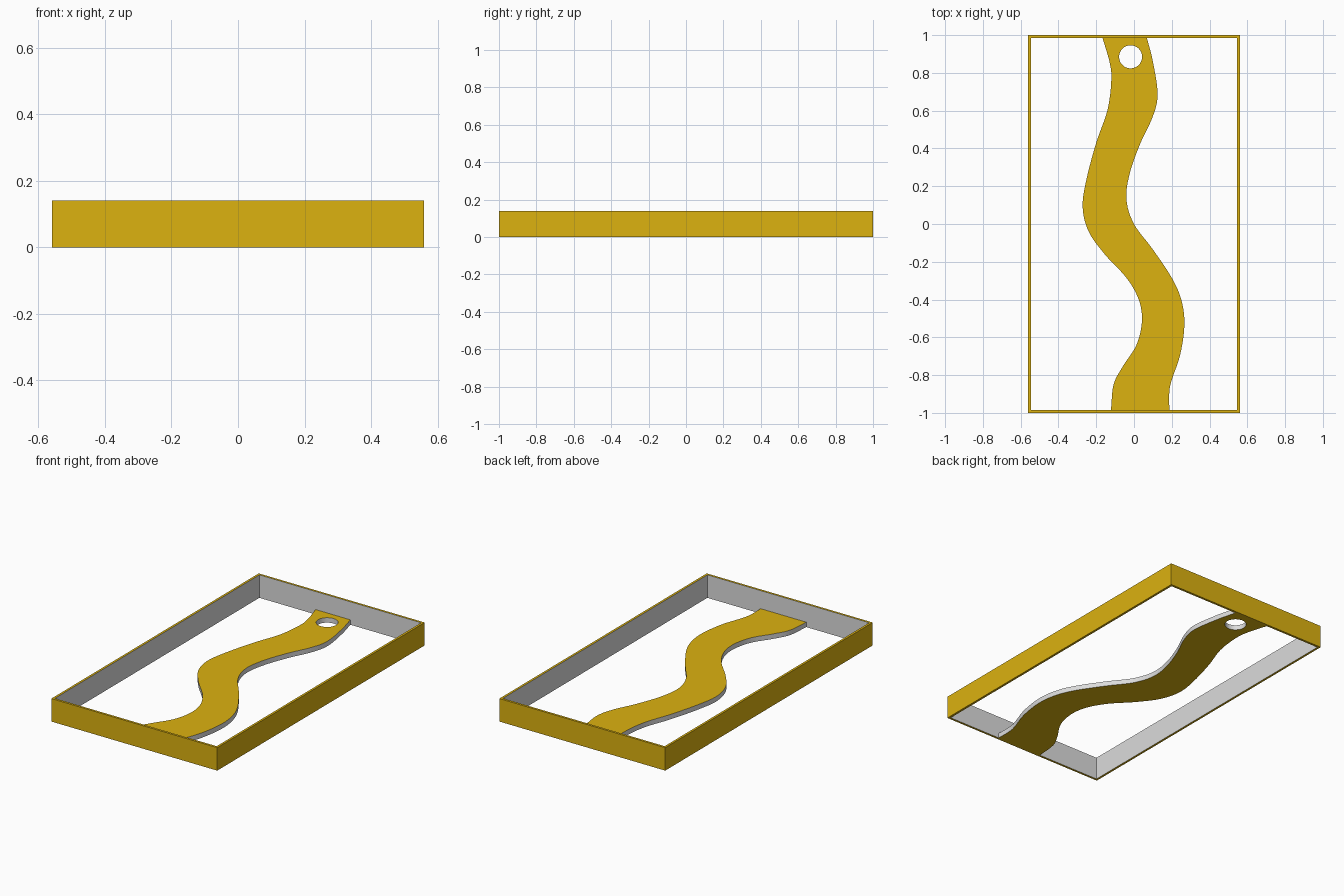
import bpy, bmesh, math
from mathutils import Vector

if "Cube" in bpy.data.objects:
    bpy.data.objects.remove(bpy.data.objects["Cube"], do_unlink=True)

HALF_X, HALF_Y, HEIGHT, WALL = 0.56, 1.0, 0.14, 0.014
STRIP_THICK = 0.03


def material(name, rgb):
    m = bpy.data.materials.new(name)
    m.use_nodes = True
    m.diffuse_color = (*rgb, 1)
    m.node_tree.nodes["Principled BSDF"].inputs["Base Color"].default_value = (*rgb, 1)
    return m


GOLD = material("gold", (0.716, 0.445, 0.005))
GREY = material("light_grey", (0.716, 0.716, 0.716))


def rectangle(hx, hy):
    return [(-hx, -hy), (hx, -hy), (hx, hy), (-hx, hy)]


def circle(cx, cy, r, n=48):
    return [(cx + r * math.cos(2 * math.pi * i / n), cy + r * math.sin(2 * math.pi * i / n))
            for i in range(n)]


def smooth_path(points, steps=6):
    """Catmull-Rom curve through the points."""
    p = [Vector(q) for q in points]
    p = [2 * p[0] - p[1]] + p + [2 * p[-1] - p[-2]]
    out = []
    for a, b, c, d in zip(p, p[1:], p[2:], p[3:]):
        for i in range(steps):
            t = i / steps
            out.append(0.5 * (2 * b + (c - a) * t + (2 * a - 5 * b + 4 * c - d) * t * t
                              + (3 * b - a - 3 * c + d) * t ** 3))
    return out + [p[-2]]


def extruded_plate(name, loops, height, is_grey):
    """Fill closed outlines (later ones are holes) and extrude up from the ground."""
    curve = bpy.data.curves.new(name + "_outline", "CURVE")
    curve.dimensions = "2D"
    curve.fill_mode = "BOTH"
    curve.extrude = height / 2
    for loop in loops:
        spline = curve.splines.new("POLY")
        spline.points.add(len(loop) - 1)
        for point, (x, y) in zip(spline.points, loop):
            point.co = (x, y, 0, 1)
        spline.use_cyclic_u = True
    outline = bpy.data.objects.new(name + "_outline", curve)
    bpy.context.collection.objects.link(outline)
    bpy.context.view_layer.update()
    deps = bpy.context.evaluated_depsgraph_get()
    mesh = bpy.data.meshes.new_from_object(outline.evaluated_get(deps))
    bpy.data.objects.remove(outline, do_unlink=True)
    mesh.name = name
    mesh.materials.clear()
    mesh.materials.append(GOLD)
    mesh.materials.append(GREY)

    bm = bmesh.new()
    bm.from_mesh(mesh)
    bmesh.ops.remove_doubles(bm, verts=bm.verts, dist=1e-5)
    bmesh.ops.translate(bm, verts=bm.verts, vec=(0, 0, height / 2))
    bmesh.ops.recalc_face_normals(bm, faces=bm.faces)
    for f in bm.faces:
        f.material_index = int(is_grey(f))
    bm.to_mesh(mesh)
    bm.free()
    obj = bpy.data.objects.new(name, mesh)
    bpy.context.collection.objects.link(obj)
    bpy.ops.object.select_all(action="DESELECT")
    obj.select_set(True)
    bpy.context.view_layer.objects.active = obj
    bpy.ops.object.shade_smooth_by_angle(angle=math.radians(30))
    return obj


# Rectangular frame: gold outside and rims, grey on the inward walls
def faces_inward(f):
    c = f.calc_center_median()
    return abs(f.normal.z) < 0.5 and f.normal.x * c.x + f.normal.y * c.y < 0


extruded_plate("frame", [rectangle(HALF_X, HALF_Y), rectangle(HALF_X - WALL, HALF_Y - WALL)],
               HEIGHT, faces_inward)

# Winding strip: two smooth banks, grey on its cut edges
END = HALF_Y - WALL
left_bank = smooth_path([
    (-.167, END), (-.13, .86), (-.12, .765), (-.14, .605), (-.2, .43), (-.252, .235),
    (-.272, .09), (-.24, -.04), (-.155, -.16), (-.04, -.285), (.025, -.4), (.042, -.515),
    (.013, -.64), (-.06, -.755), (-.108, -.85), (-.122, -END)])
right_bank = smooth_path([
    (.068, END), (.1, .86), (.125, .685), (.098, .565), (.035, .43), (-.022, .27),
    (-.04, .13), (0, 0), (.1, -.135), (.2, -.285), (.25, -.4), (.267, -.53),
    (.245, -.69), (.2, -.825), (.187, -.89), (.187, -END)])
extruded_plate("winding_strip", [left_bank + right_bank[::-1], circle(-.018, .885, .061)],
               STRIP_THICK, lambda f: abs(f.normal.z) < 0.5)
